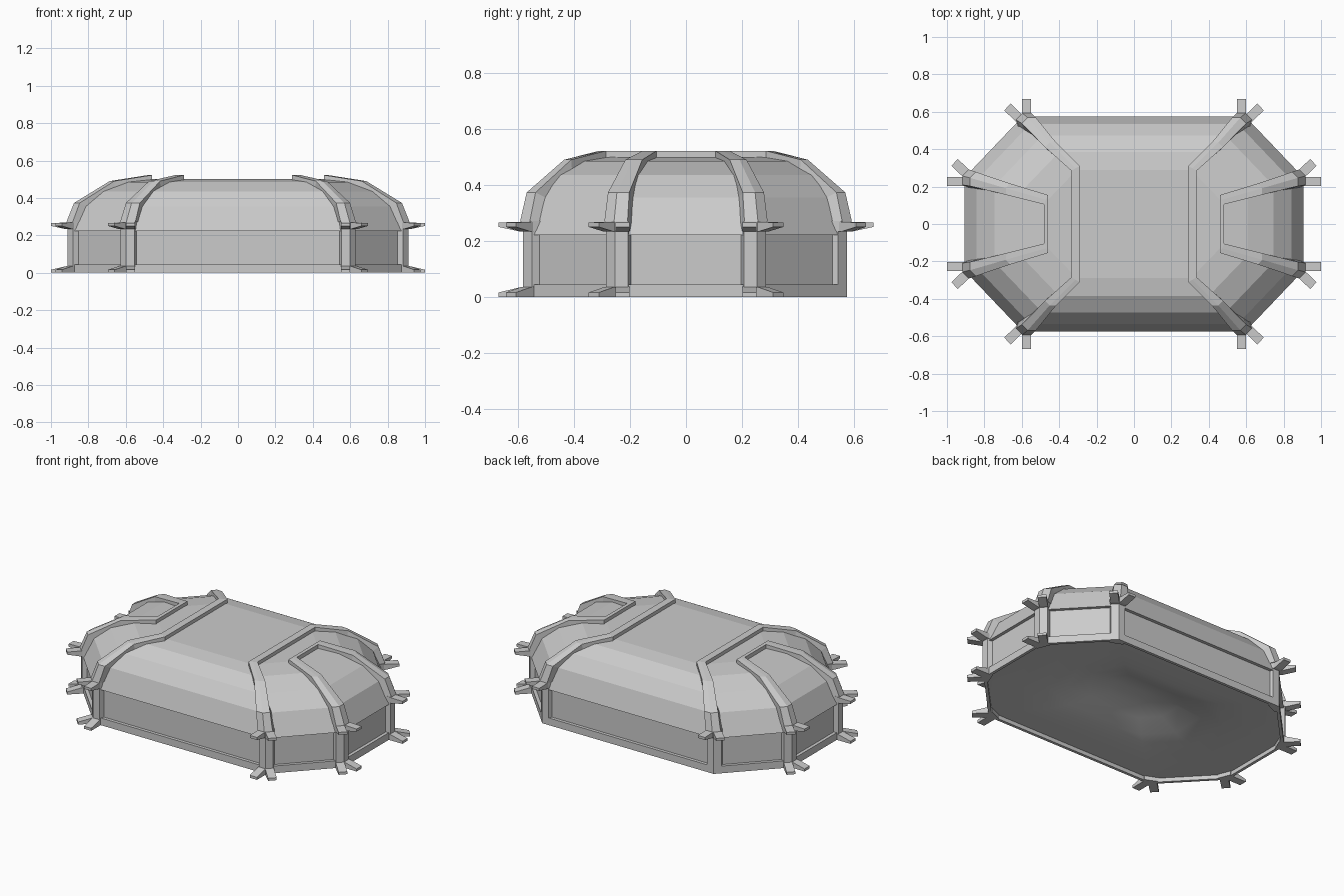
import bpy, bmesh
from mathutils import Vector as V

if "Cube" in bpy.data.objects:
    bpy.data.objects.remove(bpy.data.objects["Cube"])

S2 = V((0.723, 0.690))                    # normal of the diagonal walls
NY, NX = V((0, 1)), V((1, 0))
D = V((0.690, -0.723))                    # direction along a diagonal wall, A to B


def corner(kind, f, o=0.0):
    """Octagon corner at dome fraction f, pushed outward by o with a mitre."""
    if kind == 'A':
        p, n = V((0.595 - 0.29 * f, 0.575 - 0.285 * f)), NY
    else:
        p, n = V((0.905 - 0.445 * f, 0.25 - 0.12 * f)), NX
    return p + o * (n + S2) / (1 + n.dot(S2))


def make(name, verts, faces, mirror_x=False, mirror_y=False):
    me = bpy.data.meshes.new(name)
    bm = bmesh.new()
    vs = [bm.verts.new(v) for v in verts]
    for f in faces:
        bm.faces.new([vs[i] for i in f])
    bmesh.ops.recalc_face_normals(bm, faces=bm.faces)
    bm.to_mesh(me)
    bm.free()
    ob = bpy.data.objects.new(name, me)
    bpy.context.collection.objects.link(ob)
    if mirror_x or mirror_y:
        m = ob.modifiers.new("mirror", 'MIRROR')
        m.use_axis = (mirror_x, mirror_y, False)
    return ob


def loft(name, rings, start=True, end=True, **kw):
    n = len(rings[0])
    faces = [(r * n + i, r * n + (i + 1) % n, (r + 1) * n + (i + 1) % n, (r + 1) * n + i)
             for r in range(len(rings) - 1) for i in range(n)]
    if start:
        faces.append(tuple(range(n)))
    if end:
        faces.append(tuple(range((len(rings) - 1) * n, len(rings) * n)))
    return make(name, [v for r in rings for v in r], faces, **kw)


def octagon(f, o, z):
    a, b = corner('A', f, o), corner('B', f, o)
    pts = [(a.x, a.y), (b.x, b.y), (b.x, -b.y), (a.x, -a.y),
           (-a.x, -a.y), (-b.x, -b.y), (-b.x, b.y), (-a.x, a.y)]
    return [V((x, y, z)) for x, y in pts]


def chevron(kind, f, o, z, w, sink, dz=0.0):
    """Cross-section wrapping an octagon corner."""
    c, ci = corner(kind, f, o), corner(kind, f, o - sink)
    l, r = ((V((-1, 0)), D) if kind == 'A' else (-D, V((0, -1))))
    pts = [(ci + l * w, z - dz), (c + l * w, z), (c, z), (c + r * w, z), (ci + r * w, z - dz)]
    return [V((p.x, p.y, h)) for p, h in pts]


# Main body: base rim, recessed wall panels and faceted dome
rings = [octagon(0, -0.018, 0.025), octagon(0, -0.018, 0), octagon(0, 0, 0),
         octagon(0, 0, 0.045), octagon(0, -0.02, 0.045), octagon(0, -0.02, 0.222)]
levels = [(0, 0.222), (0.14, 0.355), (0.36, 0.435), (0.67, 0.485), (1, 0.5)]
rings += [octagon(f, 0, z) for f, z in levels]
loft("body", rings, start=False)

# Underside: softly hollowed floor
floor = loft("floor", [[V((v.x * s, v.y * s, z)) for v in octagon(0, -0.018, 0)]
                       for s, z in ((1, 0.025), (0.8, 0.027), (0.6, 0.035), (0.45, 0.06),
                                    (0.3, 0.1), (0.17, 0.125), (0.07, 0.132))], start=False)
floor.data.flip_normals() if floor.data.polygons[-1].normal.z > 0 else None
floor.data.shade_smooth()

# Dome ribs: climb from each corner and cross over the roof
for kind, name, (L, R) in (('A', "middle_rib", (V((0.29, 0.31)), V((0.335, 0.285)))),
                           ('B', "end_rib", (V((0.46, 0.155)), V((0.482, 0.105))))):
    secs = [chevron(kind, f, o, z, w, s, dz) for f, o, z, w, s, dz in
            ((0.03, 0.026, 0.27, 0.048, 0.05, 0), (0.14, 0.034, 0.373, 0.044, 0.05, 0.025),
             (0.50, 0.003, 0.49, 0.035, 0.005, 0.06))]
    for ys in (1, 0):
        top = [(L, 0.47), (L, 0.522), ((L + R) / 2, 0.522), (R, 0.522), (R, 0.47)]
        secs.append([V((p.x, p.y * ys, z)) for p, z in top])
    loft(name, secs, end=False, mirror_x=True, mirror_y=True)


def bracket(name, base, n, sy, upper):
    """Tapered lug sticking out of a corner."""
    t = V((-n.y, n.x)) * 0.025
    prof = ((-0.03, 0.232, 0.268), (0.02, 0.234, 0.268), (0.094, 0.25, 0.266)) if upper else \
           ((-0.02, 0, 0.04), (0.02, 0, 0.034), (0.094, 0, 0.016))
    secs = []
    for d, z0, z1 in prof:
        p, q = base + n * d + t, base + n * d - t
        secs.append([V((p.x, p.y * sy, z0)), V((q.x, q.y * sy, z0)),
                     V((q.x, q.y * sy, z1)), V((p.x, p.y * sy, z1))])
    loft(name, secs, mirror_x=True)


# Corner posts and lugs; the two back middle corners keep only their upper lugs
for sy in (-1, 1):
    side = "front" if sy < 0 else "back"
    for kind, label in (('A', "middle"), ('B', "end")):
        full = not (kind == 'A' and sy > 0)
        o = 0.007 if full else 0.0
        post = [chevron(kind, 0, o, z, 0.045, 0.03) for z in (0, 0.235)]
        collar = [chevron(kind, 0, 0.012, z, 0.047, 0.06) for z in (0.235, 0.272)]
        for nm, secs in (("post", post), ("collar", collar)):
            loft(f"{side}_{label}_{nm}", [[V((v.x, v.y * sy, v.z)) for v in s] for s in secs],
                 mirror_x=True)
        c = corner(kind, 0)
        if kind == 'A':
            lugs = ((c + V((-0.02, 0)), NY), (c + D * 0.02, S2))
        else:
            lugs = ((c + V((0, -0.023)), NX), (c - D * 0.02, S2))
        for i, (base, n) in enumerate(lugs):
            bracket(f"{side}_{label}_upper_lug_{i}", base, n, sy, True)
            if full:
                bracket(f"{side}_{label}_foot_{i}", base, n, sy, False)
